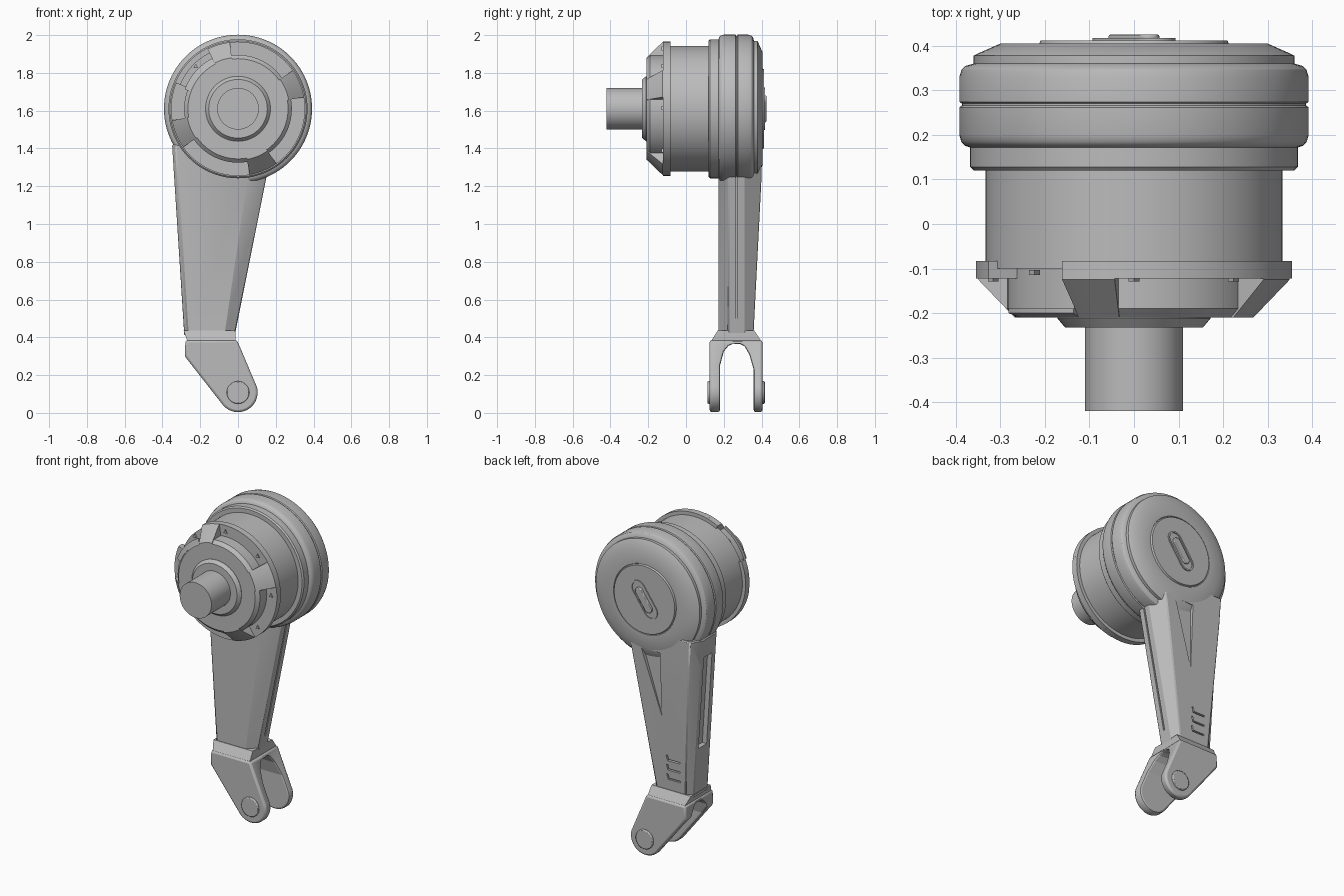
import bpy, bmesh, math
from mathutils import Vector

cube = bpy.data.objects.get("Cube")
if cube:
    bpy.data.objects.remove(cube, do_unlink=True)

grey = bpy.data.materials.new("plain grey")
grey.use_nodes = True
GREY = (0.5, 0.5, 0.5, 1)
grey.diffuse_color = GREY
grey.node_tree.nodes["Principled BSDF"].inputs["Base Color"].default_value = GREY
HUB_Z = 1.61


def loft(name, rings, wrap=False):
    """Skin a list of closed rings; wrap joins last to first, else ends are capped."""
    bm = bmesh.new()
    vs = [[bm.verts.new(p) for p in r] for r in rings]
    n = len(rings[0])
    for i in range(len(vs) if wrap else len(vs) - 1):
        a, b = vs[i], vs[(i + 1) % len(vs)]
        for j in range(n):
            k = (j + 1) % n
            bm.faces.new((a[j], a[k], b[k], b[j]))
    if not wrap:
        bm.faces.new(vs[0])
        bm.faces.new(vs[-1])
    bmesh.ops.remove_doubles(bm, verts=bm.verts, dist=1e-5)
    bmesh.ops.recalc_face_normals(bm, faces=bm.faces)
    me = bpy.data.meshes.new(name)
    bm.to_mesh(me)
    bm.free()
    me.materials.append(grey)
    ob = bpy.data.objects.new(name, me)
    bpy.context.collection.objects.link(ob)
    return ob


def turned(name, profile, a0=0, a1=360):
    """Turn a closed (radius, y) profile about the hub axis between two angles."""
    full = a1 - a0 == 360
    steps = max(2, round((a1 - a0) / 3.75))
    rings = []
    for i in range(steps if full else steps + 1):
        t = math.radians(a0 + (a1 - a0) * i / steps)
        rings.append([(r * math.cos(t), y, HUB_Z + r * math.sin(t)) for r, y in profile])
    return loft(name, rings, full)


def plate(name, outline, y0, y1):
    """Extrude an (x, z) outline along y."""
    return loft(name, [[(x, y, z) for x, z in outline] for y in (y0, y1)])


def arc(cx, cz, r, a0, a1, n=16):
    ts = [math.radians(a0 + (a1 - a0) * i / n) for i in range(n + 1)]
    return [(cx + r * math.cos(t), cz + r * math.sin(t)) for t in ts]


def bevel(ob, width, segments=2):
    m = ob.modifiers.new("soft edge", "BEVEL")
    m.width, m.segments, m.limit_method = width, segments, "ANGLE"
    m.angle_limit = math.radians(35)


def cut(ob, tool):
    m = ob.modifiers.new("cut", "BOOLEAN")
    m.operation, m.solver, m.object = "DIFFERENCE", "EXACT", tool
    tool.hide_render = True
    tool.hide_set(True)


# Output shaft, collar and drum
turned("shaft", [(0, -.42), (.11, -.42), (.11, -.2), (0, -.2)])
turned("shaft_collar", [(.1, -.225), (.11, -.232), (.155, -.232), (.172, -.212),
                        (.172, -.2), (.1, -.2)])
turned("drum", [(0, -.1), (.333, -.1), (.333, .13), (0, .13)])
turned("drum_housing", [
    (0, .12), (.36, .12), (.368, .128), (.368, .172), (.38, .176), (.388, .185),
    (.392, .2), (.392, .262), (.386, .266), (.386, .27), (.392, .274), (.392, .33),
    (.387, .347), (.378, .355), (.36, .36), (.36, .378), (.352, .382), (.3, .405),
    (.219, .405), (.217, .401), (.214, .401), (.21, .412), (0, .412)])

# Front cap: hub, base flange with one gap, and wedges between the windows
turned("cap_hub", [(0, -.21), (.265, -.21), (.285, -.19), (.285, -.08), (0, -.08)])
turned("cap_flange", [(.28, -.122), (.355, -.122), (.355, -.083), (.28, -.083)], 157, 477)
WEDGE = [(.26, -.21), (.272, -.21), (.355, -.125), (.355, -.1), (.26, -.1)]
for i, (start, end) in enumerate([(10, 35), (97, 117), (190, 215), (280, 305)]):
    turned(f"cap_wedge_{i}", WEDGE, start, end)
turned("cap_gap_lip", [(.27, -.21), (.3, -.2), (.3, -.19), (.27, -.19)], 117, 160)

# Small triangular markers in the windows
for i in range(8):
    t = math.radians(45 * i)
    cx, cz = .316 * math.cos(t), HUB_Z + .316 * math.sin(t)
    y = -.12 if i != 3 else -.105
    plate(f"marker_{i}", arc(cx, cz, .014, 90, 330, 2), y - .009, y + .002)


# Slanted badge on the back disc
def capsule(half, r, lean=35):
    pts = arc(0, half, r, 0, 180, 10) + arc(0, -half, r, 180, 360, 10)
    c, s = math.cos(math.radians(lean)), math.sin(math.radians(lean))
    return [(x * c + z * s, HUB_Z + z * c - x * s) for x, z in pts]


badge = plate("badge_rim", capsule(.075, .05), .405, .418)
cut(badge, plate("badge_recess_cutter", capsule(.075, .04), .412, .43))
bevel(plate("badge_bar", capsule(.058, .024), .405, .425), .004)


# Tapered arm
def left_x(z):
    return -.285 - .064 * (z - .42)


def right_x(z):
    return -.015 + .2 * (z - .42)


def section(z, front_cut, back_y):
    l, r = left_x(z), right_x(z)
    pts = [(l + .018, .172), (r - front_cut, .172), (r, .225), (r, .31),
           (r - front_cut * .6, back_y), (l + .04, back_y), (l, .33), (l, .195)]
    return [(x, y, z) for x, y in pts]


arm = loft("arm", [section(.41, .055, .357), section(1.25, .1, .4), section(1.42, .1, .402)])
bevel(arm, .006, 1)


def side_slot(name, edge, z0, z1, y0, y1, depth):
    return loft(name, [[(edge(z) + dx, y, z) for dx, y in
                        ((-depth, y0), (depth, y0), (depth, y1), (-depth, y1))]
                       for z in (z0, z1)])


cut(arm, side_slot("left_edge_slot_cutter", left_x, .72, 1.3, .23, .31, .03))
cut(arm, side_slot("right_edge_slot_cutter", right_x, .5, 1.3, .262, .272, .008))
# Triangular hollow and three slits on the arm's back
hollow = plate("hollow_cutter", [(.03, 1.3), (-.1, 1.3), (-.1, .9)], .378, .45)
cut(arm, hollow)
for i in range(3):
    z = .5 + .06 * i
    cut(arm, plate(f"slit_cutter_{i}", [(-.215, z), (-.13, z), (-.12, z + .035),
                                       (-.13, z + .035), (-.137, z + .01), (-.215, z + .01)],
                   .35, .45))

# Forked foot with an arched gap and a chamfered neck
PIN_X, PIN_Z = 0, .108
foot_outline = [(-.278, .385), (-.282, .3)] + arc(PIN_X, PIN_Z, .104, 220, 378, 20) + [(-.005, .385)]
fork = plate("fork", foot_outline, .125, .405)
gap_pts = [(.18, -.1), (.18, .25), (.2, .325), (.225, .355), (.25, .366), (.285, .366),
           (.31, .352), (.335, .31), (.358, .23), (.358, -.1)]
cut(fork, loft("fork_gap_cutter", [[(x, y, z) for y, z in gap_pts] for x in (-.5, .5)]))
bevel(fork, .012)


def block(x0, x1, y0, y1, z):
    return [(x0, y0, z), (x1, y0, z), (x1, y1, z), (x0, y1, z)]


loft("fork_neck", [block(-.27, -.012, .135, .395, .372), block(-.27, -.012, .135, .395, .385),
                   block(-.288, -.015, .168, .362, .435)])

# Pin heads on both prongs
for name, y0, y1 in (("front_pin", .114, .16), ("back_pin", .37, .417)):
    bevel(plate(name, arc(PIN_X, PIN_Z, .06, 0, 348.75, 31), y0, y1), .005)

# Smooth shading with sharp edges kept
bpy.ops.object.select_all(action="DESELECT")
for ob in bpy.context.scene.objects:
    if ob.type == "MESH" and not ob.hide_render:
        ob.select_set(True)
        bpy.context.view_layer.objects.active = ob
bpy.ops.object.shade_smooth_by_angle(angle=math.radians(30))
